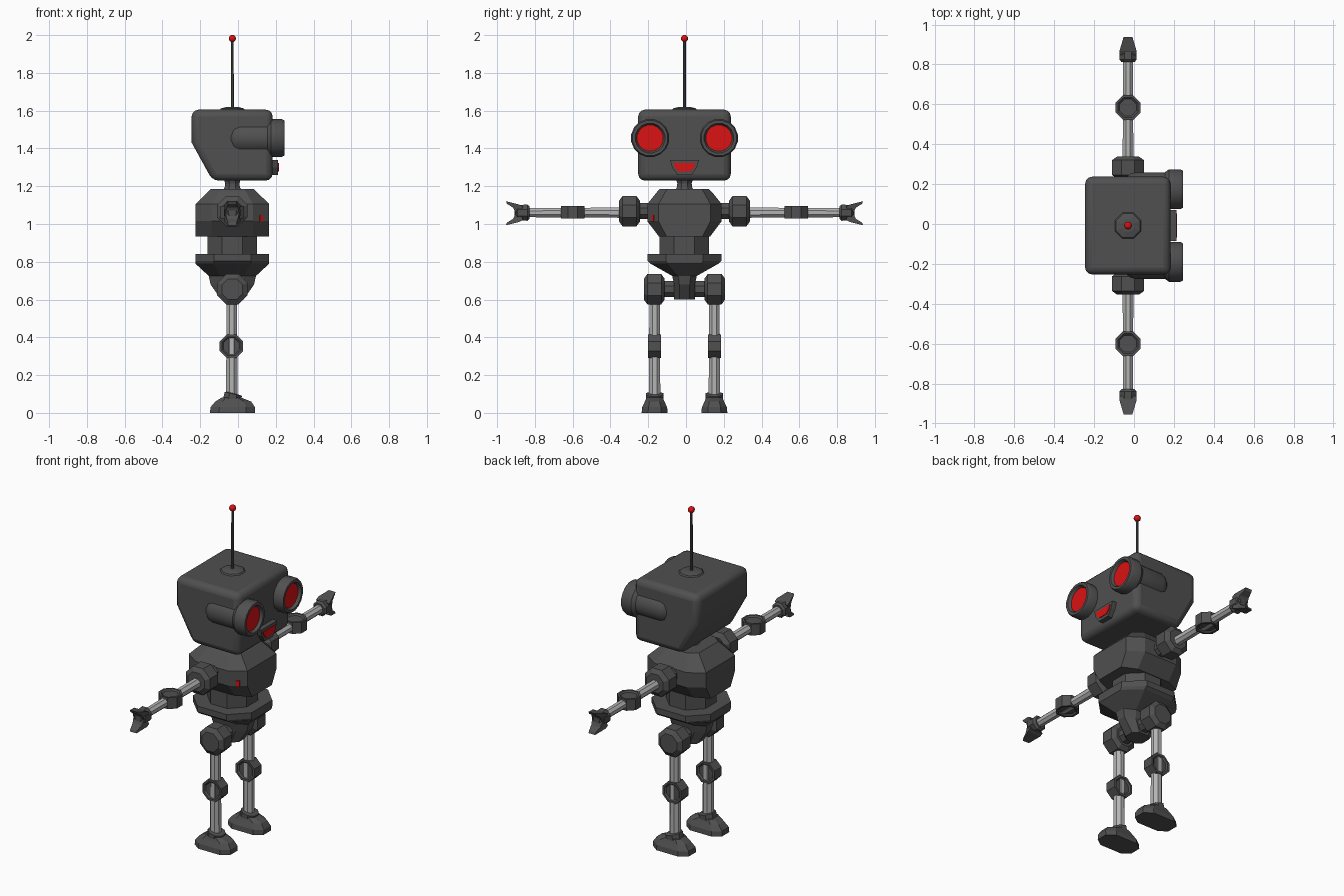
import bpy, bmesh, math
from mathutils import Vector

cube = bpy.data.objects.get("Cube")
if cube:
    bpy.data.objects.remove(cube, do_unlink=True)

CX, CY = -0.03, -0.008          # body axis


def material(name, rgb):
    m = bpy.data.materials.new(name)
    m.use_nodes = True
    m.diffuse_color = (*rgb, 1)
    b = m.node_tree.nodes["Principled BSDF"]
    b.inputs["Base Color"].default_value = (*rgb, 1)
    b.inputs["Roughness"].default_value = 0.6
    return m


DARK = material("dark grey", (0.08, 0.08, 0.08))
STEEL = material("light steel", (0.45, 0.45, 0.45))
RED = material("red", (0.7, 0.006, 0.007))


def loft(name, rings, mat, smooth=None):
    """Skin a list of equal-length rings and cap both ends."""
    bm = bmesh.new()
    vs = [[bm.verts.new(p) for p in r] for r in rings]
    n = len(vs[0])
    for a, b in zip(vs, vs[1:]):
        for i in range(n):
            j = (i + 1) % n
            bm.faces.new((a[i], a[j], b[j], b[i]))
    bm.faces.new(vs[0][::-1])
    bm.faces.new(vs[-1])
    bmesh.ops.recalc_face_normals(bm, faces=bm.faces)
    me = bpy.data.meshes.new(name)
    bm.to_mesh(me)
    bm.free()
    me.materials.append(mat)
    ob = bpy.data.objects.new(name, me)
    bpy.context.collection.objects.link(ob)
    if smooth:
        smooth_by_angle(ob, smooth)
    return ob


def smooth_by_angle(ob, deg):
    bpy.ops.object.select_all(action='DESELECT')
    ob.select_set(True)
    bpy.context.view_layer.objects.active = ob
    bpy.ops.object.shade_smooth_by_angle(angle=math.radians(deg))


def lathe(name, axis, origin, profile, mat, n=8, smooth=None):
    """Turn (position, apothem) pairs around an axis through origin."""
    d = 'xyz'.index(axis)
    rings = []
    for t, r in profile:
        ring = []
        for i in range(n):
            a = math.tau * (i + 0.5) / n
            r2 = r / math.cos(math.pi / n)
            p = Vector(origin)
            p[d] += t
            p[(d + 1) % 3] += r2 * math.cos(a)
            p[(d + 2) % 3] += r2 * math.sin(a)
            ring.append(p)
        rings.append(ring)
    return loft(name, rings, mat, smooth)


def prism(name, axis, pts, lo, hi, mat):
    """Extrude a 2D outline along x or y."""
    put = (lambda p, w: (w, p[0], p[1])) if axis == 'x' else (lambda p, w: (p[0], w, p[1]))
    return loft(name, [[put(p, w) for p in pts] for w in (lo, hi)], mat)


def octagon(x, y, z, rx, ry, kx=0.5, ky=0.5):
    """Chamfered rectangle with flat sides of relative size kx, ky."""
    q = [(1, -ky), (1, ky), (kx, 1), (-kx, 1), (-1, ky), (-1, -ky), (-kx, -1), (kx, -1)]
    return [(x + rx * a, y + ry * b, z) for a, b in q]


# Head: extruded side outline with rounded edges
head = prism("head", 'y', [(-0.245, 1.605), (-0.245, 1.43), (-0.135, 1.23), (0.183, 1.23),
                           (0.183, 1.605)], CY - 0.245, CY + 0.245, DARK)
bev = head.modifiers.new("rounding", 'BEVEL')
bev.width, bev.segments, bev.limit_method = 0.035, 3, 'ANGLE'
smooth_by_angle(head, 35)

# Antenna
lathe("antenna_base", 'z', (CX, CY, 1.6), [(0, 0.07), (0.012, 0.06), (0.02, 0.03)], DARK)
lathe("antenna_rod", 'z', (CX, CY, 1.61), [(0, 0.008), (0.37, 0.007)], DARK)
R = 0.019
lathe("antenna_tip", 'z', (CX, CY, 1.982),
      [(-R * math.cos(math.pi * k / 8), max(R * math.sin(math.pi * k / 8), 0.001))
       for k in range(9)], RED, 12, 40)

# Eyes
for s, side in ((1, "left"), (-1, "right")):
    o = (0, CY + s * 0.182, 1.455)
    lathe(side + "_eye_housing", 'x', o,
          [(-0.06, 0.02), (-0.045, 0.055), (-0.02, 0.077), (0.005, 0.085), (0.155, 0.085),
           (0.175, 0.1), (0.232, 0.1), (0.245, 0.093), (0.245, 0.078), (0.225, 0.068)],
          DARK, 16, 35)
    lathe(side + "_eye_lens", 'x', o, [(0.222, 0.069), (0.229, 0.069)], RED, 16)

# Mouth
def mouth(w, top, bottom):
    return [(CY - w, top), (CY - w * 0.85, (top + bottom) / 2), (CY - w * 0.5, bottom),
            (CY + w * 0.5, bottom), (CY + w * 0.85, (top + bottom) / 2), (CY + w, top)]


prism("mouth_frame", 'x', mouth(0.077, 1.34, 1.26), 0.175, 0.212, DARK)
prism("mouth_plate", 'x', mouth(0.06, 1.323, 1.277), 0.208, 0.216, RED)

# Neck and torso
lathe("neck", 'z', (CX, CY, 0), [(1.17, 0.055), (1.195, 0.04), (1.215, 0.038), (1.24, 0.045)], DARK)
loft("chest", [octagon(CX, CY, z, rx, ry, 0.56, 0.7) for z, rx, ry in
               ((0.933, 0.195, 0.135), (1.015, 0.195, 0.197), (1.105, 0.195, 0.197),
                (1.17, 0.13, 0.145), (1.185, 0.115, 0.13))], DARK)
lathe("waist", 'z', (CX, CY, 0), [(0.82, 0.131), (1.0, 0.131)], DARK)
loft("pelvis", [octagon(CX, CY, z, rx, ry) for z, rx, ry in
                ((0.6, 0.06, 0.055), (0.68, 0.115, 0.055), (0.725, 0.125, 0.065),
                 (0.79, 0.195, 0.18), (0.805, 0.195, 0.197), (0.84, 0.195, 0.197))], DARK)

# Small chest light on the chamfered corner
light = prism("chest_light", 'x', [(-0.01, -0.018), (0.01, -0.018), (0.01, 0.018), (-0.01, 0.018)],
              -0.004, 0.004, RED)
light.location = (CX + 0.152, CY - 0.167, 1.03)
light.rotation_euler.z = math.radians(-56)

# Limbs, one set for each side
JOINT = [(0, 0.055), (0.018, 0.08), (0.092, 0.08), (0.11, 0.055)]
HINGE = [(-0.026, 0.042), (-0.034, 0.05), (-0.034, 0.062), (0.034, 0.062), (0.034, 0.05), (0.026, 0.042)]
for s, side in ((1, "left"), (-1, "right")):
    def along(profile):
        return [(s * t, r) for t, r in profile]

    # Arm
    sh = (CX, CY, 1.068)
    lathe(side + "_shoulder_shaft", 'y', sh, along([(0.15, 0.042), (0.24, 0.042)]), DARK)
    lathe(side + "_shoulder", 'y', sh, along([(0.236 + t, r) for t, r in JOINT]), DARK)
    arm = (CX, CY, 1.06)
    lathe(side + "_arm_rod", 'y', arm, along([(0.34, 0.027), (0.83, 0.024)]), STEEL)
    lathe(side + "_elbow", 'z', (CX, CY + s * 0.592, 1.062), HINGE, DARK)

    # Hand
    lathe(side + "_palm", 'y', arm,
          along([(0.82, 0.033), (0.832, 0.043), (0.885, 0.04), (0.9, 0.02)]), DARK)
    for v, finger in ((1, "_upper_claw"), (-1, "_lower_claw")):
        claw = [(0.855, 0.035), (0.875, 0.046), (0.946, 0.064), (0.94, 0.05),
                (0.908, 0.03), (0.893, 0.0), (0.87, 0.0)]
        widths = (0.043, 0.043, 0.022, 0.022, 0.03, 0.035, 0.035)
        loft(side + finger, [[(CX + e * w, CY + s * y, 1.057 + v * z)
                              for (y, z), w in zip(claw, widths)] for e in (-1, 1)], DARK)

    # Leg
    y = CY + s * 0.158
    hip = (CX, CY, 0.655)
    lathe(side + "_hip_shaft", 'y', hip, along([(0.03, 0.042), (0.12, 0.042)]), DARK)
    lathe(side + "_hip", 'y', hip, along([(0.105 + t, r) for t, r in JOINT]), DARK)
    lathe(side + "_leg_rod", 'z', (CX - 0.003, y, 0), [(0.07, 0.03), (0.6, 0.028)], STEEL)
    lathe(side + "_knee", 'y', (CX - 0.005, y, 0.353), HINGE, DARK)

    # Foot
    loft(side + "_foot", [octagon(x, y, z, rx, ry, 0.6, 0.5) for x, z, rx, ry in
                          ((-0.029, 0, 0.119, 0.069), (-0.028, 0.03, 0.118, 0.066),
                           (-0.025, 0.06, 0.095, 0.052), (-0.035, 0.082, 0.05, 0.043))], DARK)
    ankle = lathe(side + "_ankle", 'z', (0, 0, 0), [(-0.025, 0.047), (0.022, 0.047), (0.026, 0.038)], DARK)
    ankle.location = (CX, y, 0.078)
    ankle.rotation_euler.y = math.radians(14)
